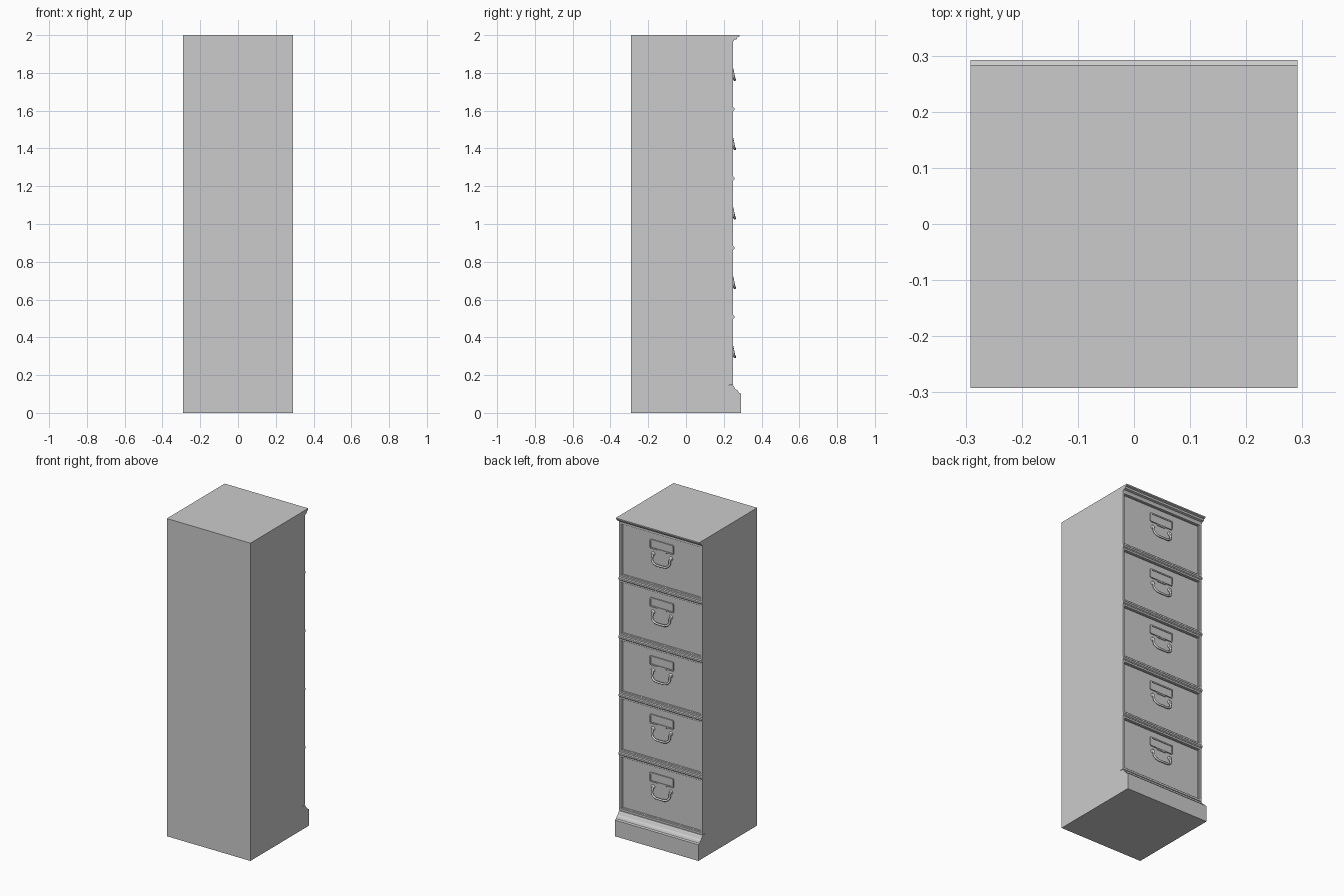
import bpy, bmesh
from mathutils import Vector

if "Cube" in bpy.data.objects:
    bpy.data.objects.remove(bpy.data.objects["Cube"])

W = 0.291          # half width
BACK = -0.292      # plain side of the cabinet
FACE = 0.25        # plane of the drawer frames
PANEL = 0.238      # plane of the recessed drawer panels
PITCH = 0.367
BASE = 0.14

grey = bpy.data.materials.new("cabinet_grey")
grey.use_nodes = True
grey.diffuse_color = (0.6, 0.6, 0.6, 1)
grey.node_tree.nodes["Principled BSDF"].inputs["Base Color"].default_value = (0.6, 0.6, 0.6, 1)


def finish(bm, name):
    bmesh.ops.recalc_face_normals(bm, faces=bm.faces)
    mesh = bpy.data.meshes.new(name)
    bm.to_mesh(mesh)
    bm.free()
    mesh.materials.append(grey)
    obj = bpy.data.objects.new(name, mesh)
    bpy.context.collection.objects.link(obj)
    return obj


def add_box(bm, lo, hi):
    lo, hi = Vector(lo), Vector(hi)
    verts = bmesh.ops.create_cube(bm, size=1)["verts"]
    for v in verts:
        v.co = (lo + hi) / 2 + v.co * (hi - lo)
    return verts


def box(name, lo, hi):
    bm = bmesh.new()
    add_box(bm, lo, hi)
    return finish(bm, name)


def moulding(name, profile, half=W):
    """Extrude a (y, z) profile across the cabinet width."""
    bm = bmesh.new()
    face = bm.faces.new([bm.verts.new((-half, y, z)) for y, z in profile])
    ext = bmesh.ops.extrude_face_region(bm, geom=[face])["geom"]
    moved = [e for e in ext if isinstance(e, bmesh.types.BMVert)]
    bmesh.ops.translate(bm, verts=moved, vec=(2 * half, 0, 0))
    return finish(bm, name)


def drawer_front(name, z0, z1):
    """Framed front with a bevelled, sunken panel."""
    bm = bmesh.new()
    add_box(bm, (-W, PANEL - 0.02, z0), (W, FACE, z1))
    front = max(bm.faces, key=lambda f: f.calc_center_median().y)
    bmesh.ops.inset_region(bm, faces=[front], thickness=0.018)
    bmesh.ops.inset_region(bm, faces=[front], thickness=0.004, depth=-0.006)
    bmesh.ops.inset_region(bm, faces=[front], thickness=0.003)
    bmesh.ops.inset_region(bm, faces=[front], thickness=0.002, depth=-0.006)
    return finish(bm, name)


def label_holder(name, z):
    """Card frame with rails, a card and a small finger tab."""
    bm = bmesh.new()
    w, h, y = 0.078, 0.025, PANEL - 0.002
    add_box(bm, (-w, y, z - h), (w, PANEL + 0.003, z + h))
    for s in (-1, 1):
        add_box(bm, (s * w - 0.004, y, z - h), (s * w + 0.004, PANEL + 0.007, z + h))
        add_box(bm, (-w, y, z + s * h - 0.004), (w, PANEL + 0.007, z + s * h + 0.004))
    add_box(bm, (-0.03, y, z - h - 0.012), (0.03, PANEL + 0.005, z - h))
    return finish(bm, name)


def bail_handle(name, z):
    """Swan-neck bail swept along a mirrored path."""
    half = [(0.066, 0.243, 0.066), (0.06, 0.247, 0.05), (0.062, 0.25, 0.035),
            (0.054, 0.254, 0.018), (0.036, 0.257, 0.008), (0.018, 0.258, 0.006)]
    path = half + [(0, 0.259, 0.006)] + [(-x, y, h) for x, y, h in reversed(half)]
    curve = bpy.data.curves.new(name, "CURVE")
    curve.dimensions = "3D"
    curve.bevel_depth = 0.0065
    curve.bevel_resolution = 2
    curve.use_fill_caps = True
    curve.resolution_u = 3
    spline = curve.splines.new("BEZIER")
    spline.bezier_points.add(len(path) - 1)
    for p, (x, y, h) in zip(spline.bezier_points, path):
        p.co = (x, y, z + h)
        p.handle_left_type = p.handle_right_type = "AUTO"
    curve.materials.append(grey)
    obj = bpy.data.objects.new(name, curve)
    bpy.context.collection.objects.link(obj)


def handle_mounts(name, z):
    """Round rosettes holding the bail ends."""
    bm = bmesh.new()
    for s in (-1, 1):
        verts = bmesh.ops.create_uvsphere(bm, u_segments=12, v_segments=8, radius=0.013)["verts"]
        for v in verts:
            v.co = (v.co.x + s * 0.062, PANEL + v.co.y * 0.8, v.co.z + z + 0.062)
    obj = finish(bm, name)
    for p in obj.data.polygons:
        p.use_smooth = True


# Carcass with plinth and cornice
box("carcass", (-W, BACK, 0), (W, PANEL - 0.01, 2))
moulding("plinth", [(0.2, 0), (0.292, 0), (0.292, 0.102), (0.28, 0.106), (0.274, 0.118),
                    (0.262, 0.125), (0.255, 0.138), (FACE, 0.145), (0.2, 0.145)])
moulding("cornice", [(0.2, 2), (0.283, 2), (0.283, 1.992), (0.272, 1.988), (0.268, 1.978),
                     (0.256, 1.974), (FACE, 1.965), (0.2, 1.965)])

# Five matching drawers
for i in range(5):
    n = i + 1
    z = BASE + i * PITCH
    drawer_front(f"drawer_front_{n}", z + 0.008, z + PITCH - 0.008)
    label_holder(f"label_holder_{n}", z + 0.272)
    bail_handle(f"handle_{n}", z + 0.15)
    handle_mounts(f"handle_mounts_{n}", z + 0.15)
    if i:
        moulding(f"divider_{n}", [(0.2, z - 0.01), (0.251, z - 0.01), (0.256, z - 0.005),
                                  (0.256, z + 0.005), (0.251, z + 0.01), (0.2, z + 0.01)])
